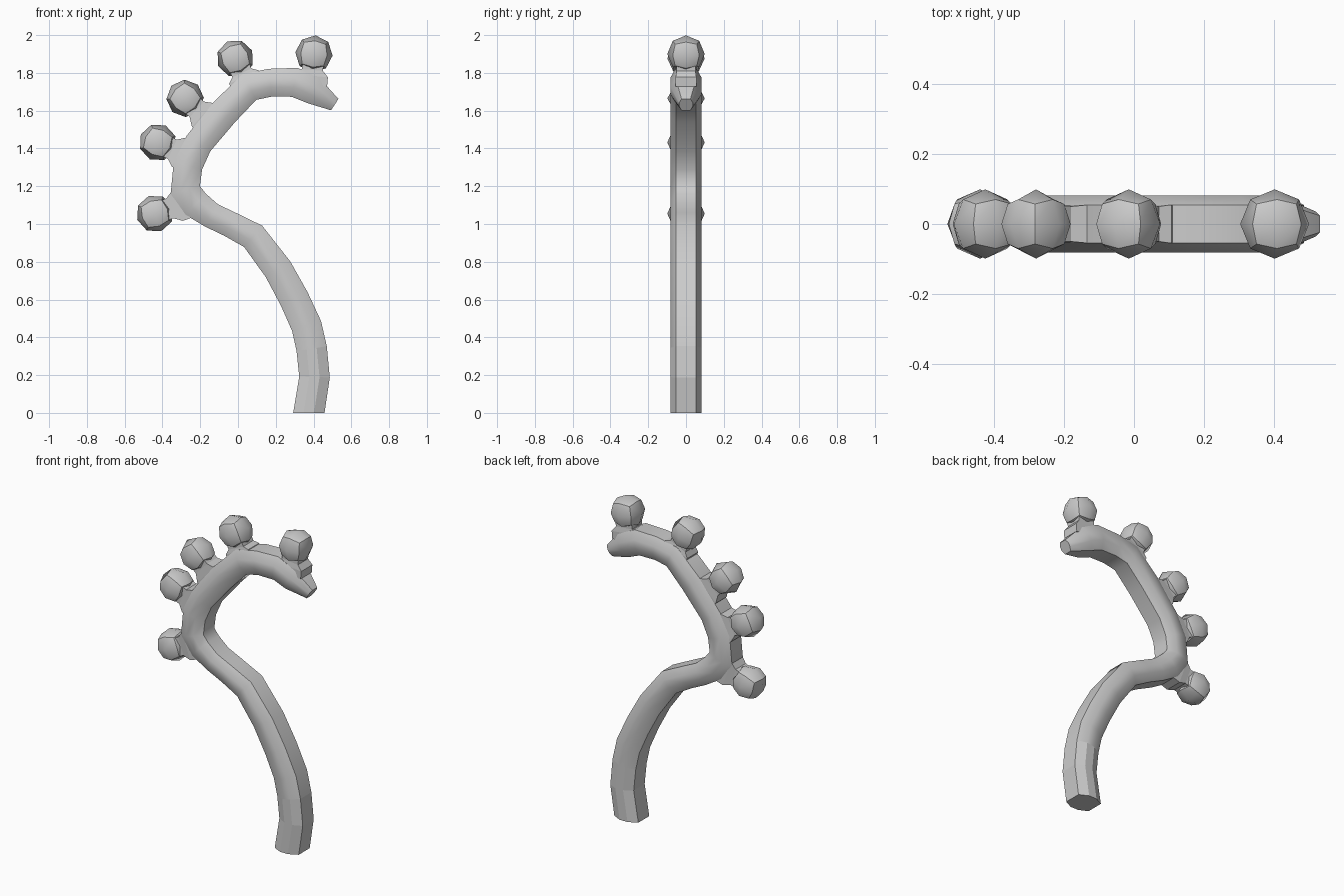
import bpy, bmesh, math
from mathutils import Vector, Matrix

if "Cube" in bpy.data.objects:
    bpy.data.objects.remove(bpy.data.objects["Cube"])


def finish(name, bm, angle=None, flat_below=None):
    bmesh.ops.recalc_face_normals(bm, faces=bm.faces[:])
    me = bpy.data.meshes.new(name)
    bm.to_mesh(me)
    bm.free()
    ob = bpy.data.objects.new(name, me)
    bpy.context.collection.objects.link(ob)
    bpy.ops.object.select_all(action='DESELECT')
    ob.select_set(True)
    bpy.context.view_layer.objects.active = ob
    if angle:
        bpy.ops.object.shade_smooth_by_angle(angle=math.radians(angle))
    if flat_below is not None:
        for p in me.polygons:
            if p.center.z < flat_below:
                p.use_smooth = False
    return ob


def loft(bm, rings):
    """Bridge successive rings of points and cap both ends."""
    vs = [[bm.verts.new(p) for p in r] for r in rings]
    n = len(vs[0])
    for a, b in zip(vs, vs[1:]):
        for i in range(n):
            j = (i + 1) % n
            bm.faces.new((a[i], a[j], b[j], b[i]))
    bm.faces.new(vs[0][::-1])
    bm.faces.new(vs[-1])


# curved stem: centre line (x, z) and half width
PATH = [(0.375, 0, .083), (0.405, 0.19, .081), (0.39, 0.34, .081), (0.363, 0.46, .081),
        (0.297, 0.605, .079), (0.212, 0.76, .077), (0.08, 0.935, .074), (-0.045, 1.0, .068),
        (-0.14, 1.045, .068), (-0.225, 1.105, .078), (-0.279, 1.18, .08), (-0.265, 1.31, .078),
        (-0.21, 1.425, .075), (-0.075, 1.59, .078), (0.06, 1.725, .077), (0.17, 1.748, .074),
        (0.30, 1.75, .078), (0.40, 1.705, .073), (0.512, 1.632, .036)]
SECTION = [(1, .66), (.33, 1), (-.33, 1), (-1, .66), (-1, -.66), (-.33, -1), (.33, -1), (1, -.66)]
pts = [Vector((x, 0, z)) for x, z, _ in PATH]
rings = []
for k, p in enumerate(pts):
    d0 = (p - pts[max(k - 1, 0)]).normalized()
    d1 = (pts[min(k + 1, len(pts) - 1)] - p).normalized()
    t = (d0 + d1).normalized()
    if k == 0:
        t = Vector((0, 0, 1))
    side = Vector((t.z, 0, -t.x))
    w = PATH[k][2]
    wy = w if k == len(pts) - 1 else .082
    rings.append([p + side * (u * w) + Vector((0, v * wy, 0)) for u, v in SECTION])
bm = bmesh.new()
loft(bm, rings)
finish("stem", bm, 50, 0.33)

# knobs: ball centre (x, z) and the stem point it grows from (x, z)
KNOBS = [(-0.44, 1.055, -0.255, 1.12), (-0.425, 1.432, -0.25, 1.35), (-0.28, 1.665, -0.135, 1.53),
         (-0.015, 1.877, 0.06, 1.715), (0.402, 1.9, 0.385, 1.715)]
for i, (bx, bz, ax, az) in enumerate(KNOBS, 1):
    c, a = Vector((bx, 0, bz)), Vector((ax, 0, az))
    d = (c - a).normalized()
    s = Vector((d.z, 0, -d.x))
    # ball: cube divided once and pushed out to a sphere
    bm = bmesh.new()
    bmesh.ops.create_cube(bm, size=1)
    bmesh.ops.subdivide_edges(bm, edges=bm.edges[:], cuts=1, use_grid_fill=True)
    rot = Matrix.Rotation(math.atan2(d.x, d.z), 3, 'Y')
    for v in bm.verts:
        v.co = c + rot @ (v.co.normalized() * 0.099)
    finish(f"knob_ball_{i}", bm, 40)

    # flared four-sided neck down to the stem
    bm = bmesh.new()
    corners = [(1, 1), (-1, 1), (-1, -1), (1, -1)]
    levels = [(a + d * .02, .085, .055), (a + d * .07, .085, .055),
              (c - d * .085, .056, .05), (c - d * .03, .056, .05)]
    loft(bm, [[q + s * (u * hx) + Vector((0, v * hy, 0)) for u, v in corners]
              for q, hx, hy in levels])
    finish(f"knob_neck_{i}", bm)
